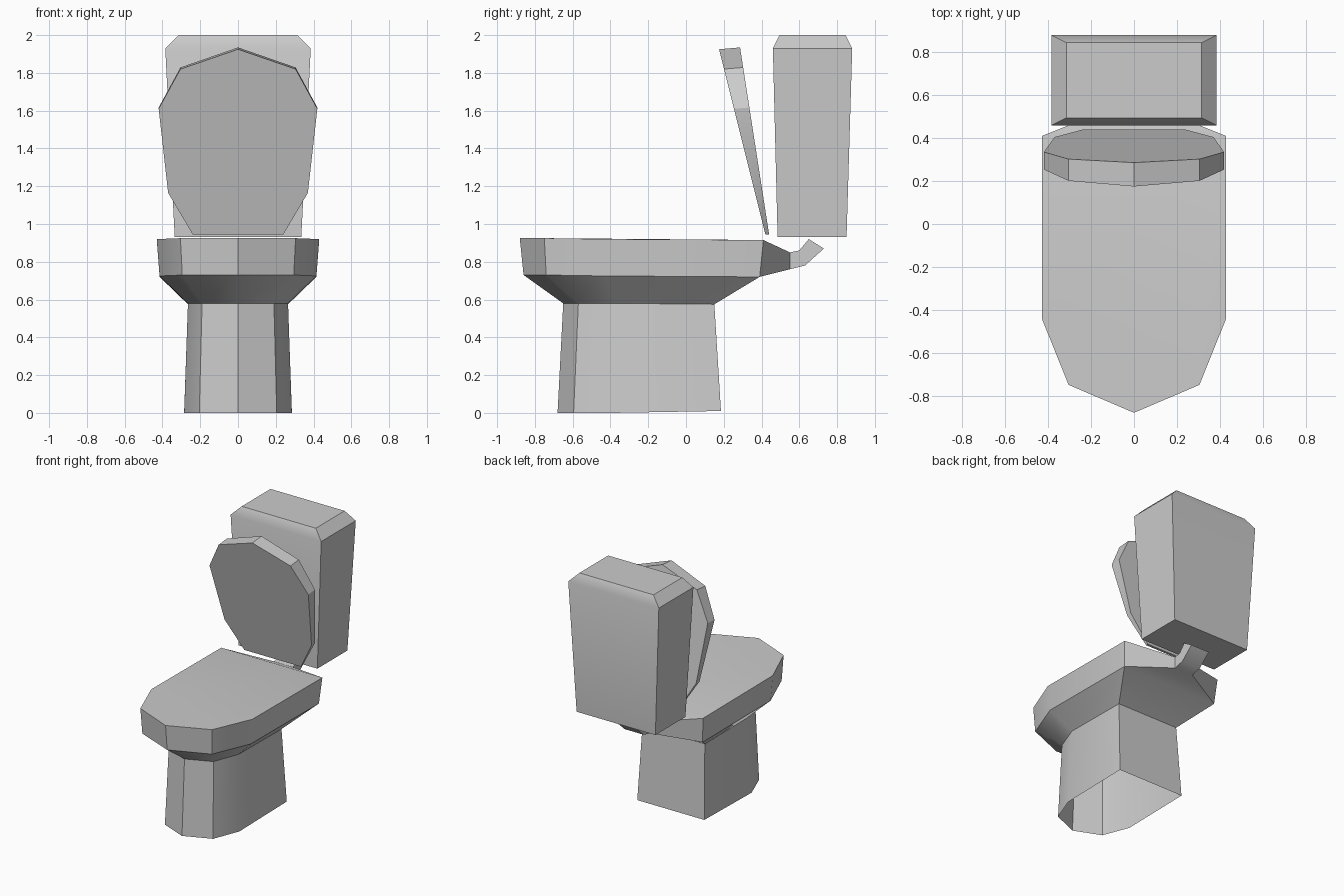
import bpy, bmesh, math

if "Cube" in bpy.data.objects:
    bpy.data.objects.remove(bpy.data.objects["Cube"])


def half_ring(points):
    """Mirror a half outline (x >= 0, front to back) into a closed loop."""
    mirrored = [(-x, y, z) for x, y, z in reversed(points) if x > 0]
    return points + mirrored


def loft(bm, rings, cap_start=True, cap_end=True):
    """Bridge consecutive vertex rings with quads and cap the ends."""
    loops = [[bm.verts.new(p) for p in r] for r in rings]
    n = len(loops[0])
    faces = {}
    for k, (a, b) in enumerate(zip(loops, loops[1:])):
        for i in range(n):
            j = (i + 1) % n
            faces[k, i] = bm.faces.new((a[i], a[j], b[j], b[i]))
    if cap_start:
        bm.faces.new(loops[0][::-1])
    if cap_end:
        bm.faces.new(loops[-1])
    return loops, faces


def finish(bm, name):
    bmesh.ops.recalc_face_normals(bm, faces=bm.faces)
    mesh = bpy.data.meshes.new(name)
    bm.to_mesh(mesh)
    bm.free()
    obj = bpy.data.objects.new(name, mesh)
    bpy.context.collection.objects.link(obj)
    bpy.ops.object.select_all(action='DESELECT')
    obj.select_set(True)
    bpy.context.view_layer.objects.active = obj
    bpy.ops.object.shade_smooth_by_angle(angle=math.radians(30))
    return obj


# Bowl: open-bottomed pedestal, flared skirt and rim in one loft
bowl_rings = [half_ring(r) for r in (
    [(0, -.68, 0), (.205, -.595, 0), (.285, -.39, 0), (.285, .185, .01)],
    [(0, -.65, .58), (.19, -.57, .58), (.265, -.37, .58), (.265, .15, .575)],
    [(0, -.86, .73), (.295, -.74, .73), (.415, -.435, .725), (.415, .39, .72)],
    [(0, -.88, .925), (.305, -.75, .925), (.43, -.44, .92), (.43, .41, .915)],
)]
bm = bmesh.new()
loops, faces = loft(bm, bowl_rings, cap_start=False)

# Inlet pipe: the back rim face extruded in tapering steps towards the tank
tip = faces[2, 3]
lower, upper = loops[2][3:5], loops[3][3:5]
bm.faces.remove(tip)
previous = [lower[0], lower[1], upper[1], upper[0]]
for (y0, z0), (y1, z1) in (((.55, .76), (.55, .85)),
                           ((.63, .78), (.60, .86)),
                           ((.73, .87), (.65, .92))):
    w = .08
    current = [bm.verts.new(p) for p in
               ((w, y0, z0), (-w, y0, z0), (-w, y1, z1), (w, y1, z1))]
    for i in range(4):
        j = (i + 1) % 4
        bm.faces.new((previous[i], previous[j], current[j], current[i]))
    previous = current
bm.faces.new(previous)
finish(bm, "bowl")

# Tank: tapered box with a chamfered top
bm = bmesh.new()
loft(bm, [half_ring([(w, y0, z), (w, y1, z)]) for w, y0, y1, z in (
    (.335, .485, .85, .93), (.385, .46, .88, 1.93), (.315, .495, .845, 2.0))])
finish(bm, "tank")

# Lid: raised wedge, its front and back outlines lying on two leaning planes
outline = [(0, 1.925), (.305, 1.82), (.42, 1.61), (.37, 1.165), (.24, .945)]
front = [(x, .42 - .25 * (z - .945), z) for x, z in outline]
back = [(x, .44 - .157 * (z - .945), .945 + (z - .945) * 1.01)
        for x, z in outline]
bm = bmesh.new()
loft(bm, [half_ring(front), half_ring(back)])
finish(bm, "lid")
